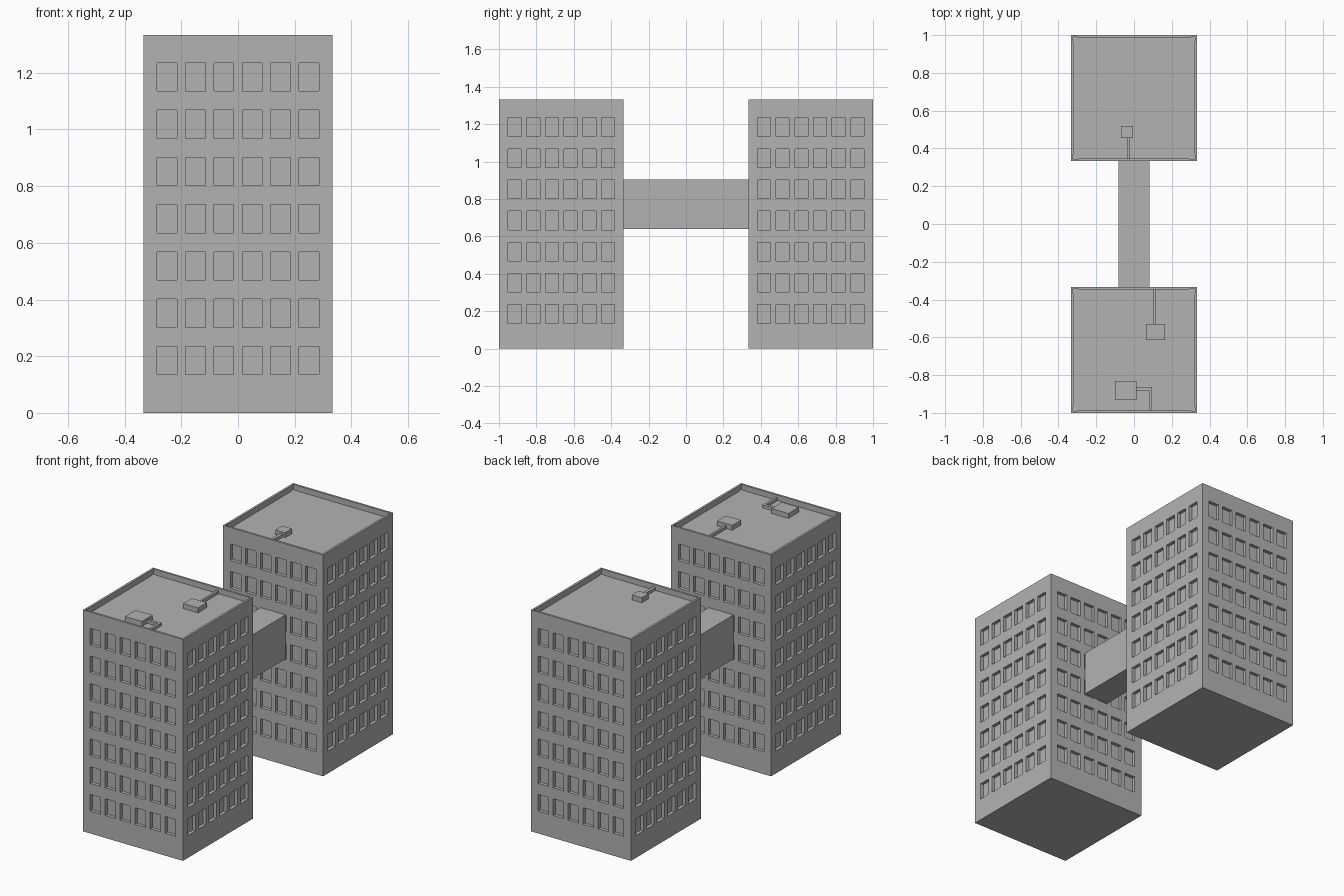
import bpy, bmesh
from mathutils import Matrix, Vector

default = bpy.data.objects.get("Cube")
if default:
    bpy.data.objects.remove(default, do_unlink=True)

HALF = 1 / 3          # half width of a tower
HEIGHT = 4 / 3
CENTRE = 2 / 3        # tower distance from the middle
RIM, SUNK, RECESS = 0.013, 0.033, 0.02
ROOF = HEIGHT - SUNK

concrete = bpy.data.materials.new("concrete_grey")
concrete.use_nodes = True
colour = (0.45, 0.45, 0.45, 1)
concrete.diffuse_color = colour
concrete.node_tree.nodes["Principled BSDF"].inputs["Base Color"].default_value = colour


def add_object(name, bm):
    mesh = bpy.data.meshes.new(name)
    bm.to_mesh(mesh)
    bm.free()
    mesh.materials.append(concrete)
    obj = bpy.data.objects.new(name, mesh)
    bpy.context.scene.collection.objects.link(obj)
    return obj


def add_box(name, *spans):
    """Box from its x, y and z spans."""
    bm = bmesh.new()
    size = [b - a for a, b in spans]
    middle = [(a + b) / 2 for a, b in spans]
    matrix = Matrix.Translation(middle) @ Matrix.Diagonal((*size, 1))
    bmesh.ops.create_cube(bm, size=1, matrix=matrix)
    return add_object(name, bm)


def cuts(start, end, first, pitch, count, half):
    """Grid lines where every odd cell is an opening."""
    lines = [start]
    for i in range(count):
        lines += [first + i * pitch - half, first + i * pitch + half]
    return lines + [end]


def add_wall(bm, turn):
    """One wall with recessed windows, turned to its side."""
    xs = cuts(-HALF, HALF, -0.25, 0.1, 6, 0.035)
    zs = cuts(0, HEIGHT, 0.185, 1 / 6, 7, 0.05)
    spin = Matrix.Rotation(turn, 3, "Z")
    grid = [[bm.verts.new(spin @ Vector((x, -HALF, z))) for x in xs] for z in zs]
    windows = []
    for j in range(len(zs) - 1):
        for i in range(len(xs) - 1):
            face = bm.faces.new((grid[j][i], grid[j][i + 1],
                                 grid[j + 1][i + 1], grid[j + 1][i]))
            if i % 2 and j % 2:
                windows.append(face)
    panes = bmesh.ops.extrude_discrete_faces(bm, faces=windows)["faces"]
    verts = list({v for f in panes for v in f.verts})
    bmesh.ops.translate(bm, verts=verts, vec=spin @ Vector((0, RECESS, 0)))


def add_tower(name, y):
    bm = bmesh.new()
    for quarter in range(4):
        add_wall(bm, quarter * 1.5707963)
    bmesh.ops.remove_doubles(bm, verts=bm.verts, dist=0.0001)

    # Base and sunken roof inside a thin parapet
    for level in (0, HEIGHT):
        loop = [e for e in bm.edges if e.is_boundary
                and all(abs(v.co.z - level) < 0.001 for v in e.verts)]
        cap = bmesh.ops.edgeloop_fill(bm, edges=loop)["faces"]
    bmesh.ops.recalc_face_normals(bm, faces=bm.faces)
    bmesh.ops.inset_region(bm, faces=cap, thickness=RIM)
    roof = bmesh.ops.extrude_discrete_faces(bm, faces=cap)["faces"]
    bmesh.ops.translate(bm, verts=roof[0].verts, vec=(0, 0, -SUNK))
    add_object(name, bm).location.y = y


add_tower("front_tower", -CENTRE)
add_tower("back_tower", CENTRE)

# Enclosed bridge between the towers
add_box("bridge", (-0.083, 0.083), (-HALF, HALF), (0.64, 0.905))

# Roof units and their ducts
unit = (ROOF, HEIGHT - 0.003)
duct = (ROOF, ROOF + 0.018)
inner = HALF + RIM
add_box("back_roof_unit", (-0.07, -0.004), (0.455, 0.52), unit)
add_box("back_duct", (-0.038, -0.02), (inner, 0.455), duct)
add_box("inner_roof_unit", (0.063, 0.163), (-0.613, -0.53), unit)
add_box("inner_duct", (0.1, 0.113), (-0.53, -inner), duct)
add_box("front_roof_unit", (-0.1, 0.012), (-0.932, -0.832), unit)
add_box("front_duct_across", (0.012, 0.095), (-0.882, -0.864), duct)
add_box("front_duct_out", (0.08, 0.095), (-1 + RIM, -0.882), duct)
